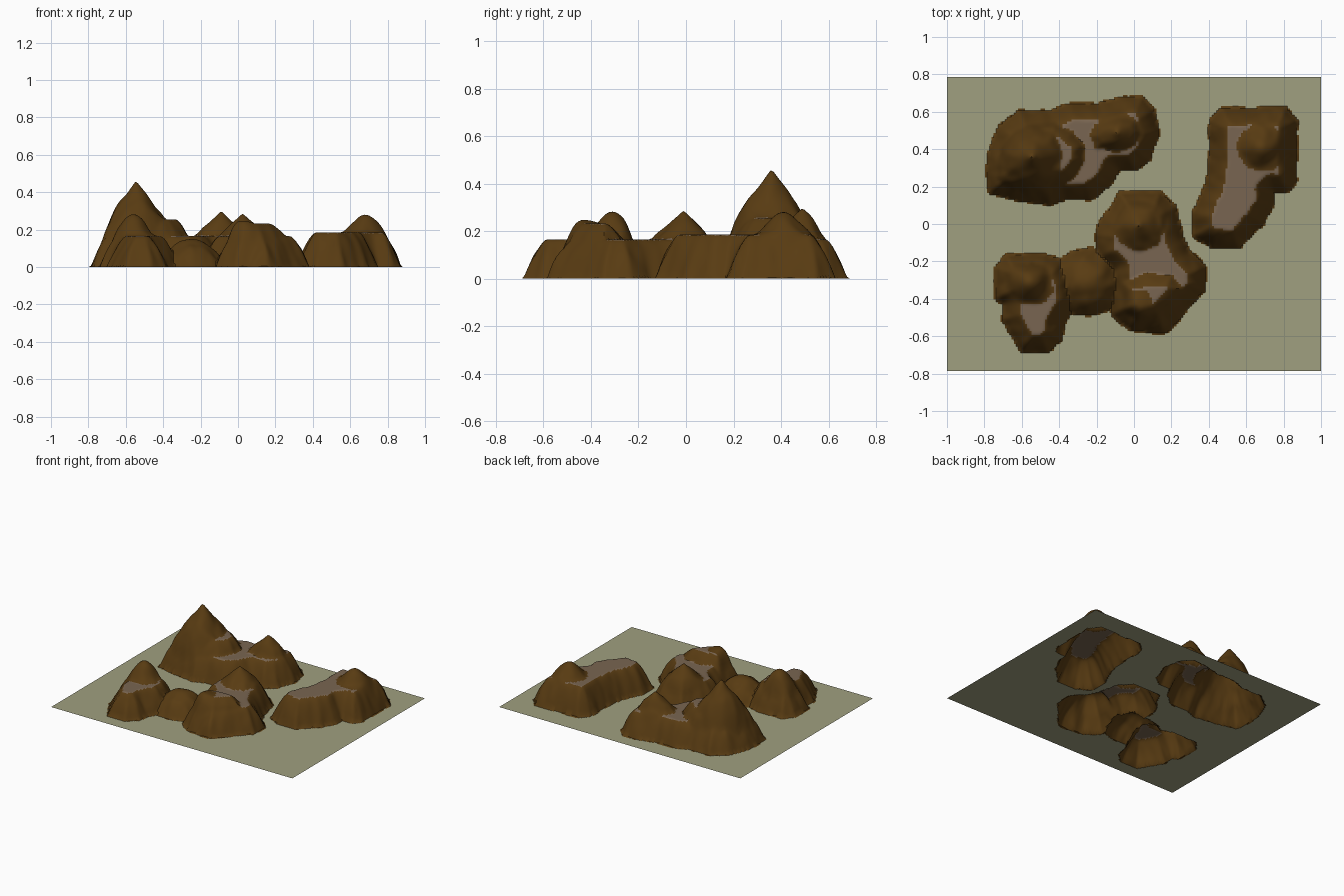
import bpy, math
from mathutils import Vector, noise

if "Cube" in bpy.data.objects:
    bpy.data.objects.remove(bpy.data.objects["Cube"])

HX, HY, NX, NY = 1.0, 0.785, 168, 132

# Footprints of the ranges (outer foot of each wall)
NW = [(-.785,.36),(-.72,.53),(-.61,.605),(-.45,.60),(-.34,.645),(-.19,.645),(-.05,.68),
      (.04,.68),(.11,.61),(.13,.48),(.085,.345),(0,.285),(-.085,.285),(-.14,.195),
      (-.235,.13),(-.37,.13),(-.45,.10),(-.555,.115),(-.77,.16),(-.79,.26)]
EAST = [(.405,.345),(.405,.55),(.47,.62),(.81,.625),(.87,.55),(.87,.24),(.83,.175),
        (.745,.17),(.74,.09),(.685,0),(.565,-.125),(.415,-.13),(.32,-.065),(.315,.065),(.385,.21)]
MID = [(-.11,.105),(-.075,.17),(.14,.17),(.22,.095),(.267,-.08),(.30,-.145),(.38,-.23),
       (.38,-.35),(.165,-.585),(-.02,-.565),(-.12,-.485),(-.12,-.25),(-.19,-.18),(-.21,-.055),(-.17,.025)]
SW = [(-.38,-.54),(-.385,-.62),(-.46,-.685),(-.6,-.685),(-.70,-.51),(-.70,-.43),(-.74,-.4),
      (-.74,-.23),(-.68,-.16),(-.475,-.16),(-.38,-.2),(-.33,-.3),(-.31,-.42)]
# Second-level terraces
NW_STEP = [(-.73,.25),(-.72,.40),(-.64,.49),(-.55,.53),(-.42,.54),(-.33,.49),(-.265,.42),
           (-.265,.33),(-.33,.24),(-.42,.2),(-.52,.16),(-.67,.18)]
NW_SMALL = [(-.24,.47),(-.2,.53),(-.08,.57),(.01,.56),(.04,.49),(0,.42),(-.1,.40),(-.2,.40)]
MID_STEP = [(-.06,-.31),(.06,-.27),(.2,-.27),(.26,-.34),(.2,-.42),(.13,-.49),(.02,-.52),(-.06,-.46)]

# name, footprint, height, wall width
BASES = [("northwest_mountain", NW, .165, .095), ("east_mountain", EAST, .185, .10),
         ("middle_mountain", MID, .165, .10), ("southwest_mountain", SW, .165, .10)]
STEPS = [(NW_STEP, .09, .07), (NW_SMALL, .035, .04), (MID_STEP, .067, .07)]
# x, y, added height, radius, profile exponents
PEAKS = [(-.545,.36,.207,.165,1,1.1), (-.09,.49,.10,.11,1,1.1), (.68,.41,.095,.13,2,2),
         (.025,-.01,.122,.14,1,1.1), (-.56,-.31,.117,.13,2,2), (.02,-.43,.015,.08,2,1.5)]
SADDLE = (-.25, -.31, .15, .18)


def inset(poly, x, y):
    """Signed distance inside a polygon (negative outside)."""
    best, inside = 9.0, False
    ax, ay = poly[-1]
    for bx, by in poly:
        ex, ey = bx - ax, by - ay
        t = max(0, min(1, ((x-ax)*ex + (y-ay)*ey) / (ex*ex + ey*ey)))
        best = min(best, (x-ax-t*ex)**2 + (y-ay-t*ey)**2)
        if (ay > y) != (by > y) and x < ex*(y-ay)/ey + ax:
            inside = not inside
        ax, ay = bx, by
    return math.sqrt(best) * (1 if inside else -1)


def wall(d, width):
    t = max(0, min(1, d / width))
    return 1 - (1 - t)**1.5


def terrain(x, y):
    """Height, owning range and whether a peak covers the point."""
    n = noise.noise(Vector((x*17, y*17, .3)))
    h, owner, peaked = 0.0, None, False
    for name, poly, top, w in BASES:
        z = top * wall(inset(poly, x, y) + .009*n, w)
        if z > h:
            h, owner = z, name
    for poly, add, w in STEPS:
        if h > .12:
            h += add * wall(inset(poly, x, y) + .008*n, w)
    for px, py, add, r, a, b in PEAKS:
        dist = math.hypot(x-px, y-py)
        # gullies around the cone
        t = dist / r * (1 + .12*n*min(1, dist/.05))
        if t < 1 and h > .12:
            h += add * (1 - t**a)**b
            peaked = peaked or t < .92
    px, py, add, r = SADDLE
    t = math.hypot((x-px)*.95, y-py) / r + .08*n
    if t < 1:
        z = add * (1 - t*t)
        if z > h:
            h, owner, peaked = z, "saddle_hill", True
    return h, owner, peaked


def material(name, rgb):
    m = bpy.data.materials.new(name)
    m.diffuse_color = (*rgb, 1)
    m.use_nodes = True
    m.node_tree.nodes["Principled BSDF"].inputs["Base Color"].default_value = m.diffuse_color
    return m


GROUND = material("olive_ground", (.35, .35, .215))
ROCK = material("dark_brown_rock", (.098, .044, .006))
TOP = material("grey_brown_plateau", (.19, .13, .082))

# Sample the height field
pts, info = [], []
for j in range(NY + 1):
    for i in range(NX + 1):
        x, y = -HX + 2*HX*i/NX, -HY + 2*HY*j/NY
        h, owner, peaked = terrain(x, y)
        pts.append(Vector((x, y, h)))
        info.append((owner, peaked))

# Sort the cells into ground and mountain parts
parts = {}
for j in range(NY):
    for i in range(NX):
        a = j*(NX+1) + i
        quad = (a, a+1, a+NX+2, a+NX+1)
        top = max(quad, key=lambda k: pts[k].z)
        name = info[top][0] if pts[top].z > 0 else "ground"
        nz = (pts[quad[2]]-pts[quad[0]]).cross(pts[quad[3]]-pts[quad[1]]).normalized().z
        flat = nz > .9 and pts[top].z > .135 and not any(info[k][1] for k in quad)
        parts.setdefault(name, []).append((quad, 1 if flat else 0))

for name, cells in parts.items():
    index, verts, faces = {}, [], []
    for quad, _ in cells:
        for k in quad:
            if k not in index:
                index[k] = len(verts)
                verts.append(pts[k])
        faces.append([index[k] for k in quad])
    me = bpy.data.meshes.new(name)
    me.from_pydata(verts, [], faces)
    for m in ([GROUND] if name == "ground" else [ROCK, TOP]):
        me.materials.append(m)
    for p, (_, mi) in zip(me.polygons, cells):
        p.material_index = mi
    ob = bpy.data.objects.new(name, me)
    bpy.context.collection.objects.link(ob)
    bpy.ops.object.select_all(action='DESELECT')
    ob.select_set(True)
    bpy.context.view_layer.objects.active = ob
    bpy.ops.object.shade_smooth_by_angle(angle=math.radians(40))
